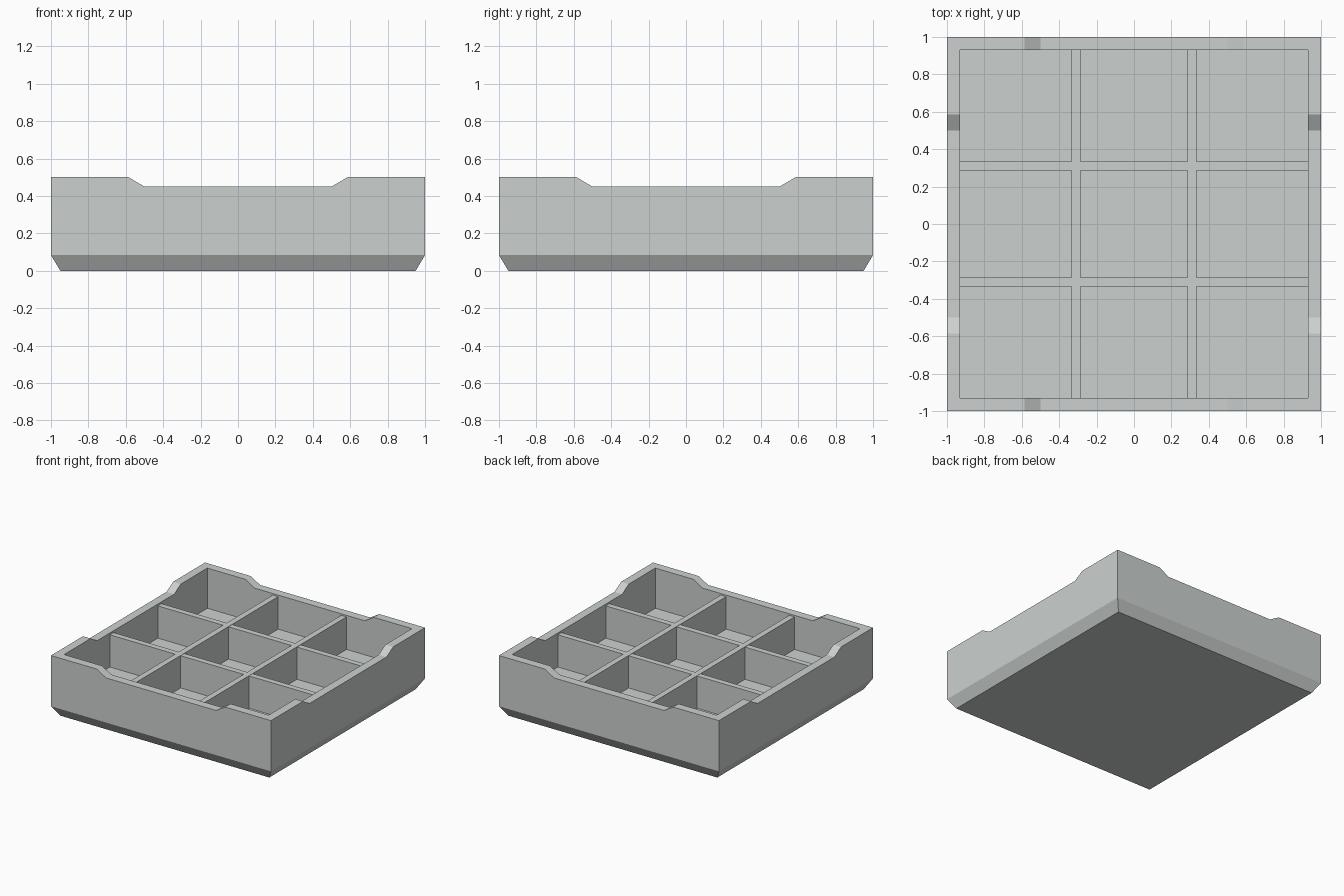
import bpy
import bmesh
from mathutils import Matrix, Vector

cube = bpy.data.objects.get("Cube")
if cube:
    bpy.data.objects.remove(cube, do_unlink=True)

grey = bpy.data.materials.new("light_grey")
colour = (0.6, 0.635, 0.62, 1.0)
grey.use_nodes = True
grey.diffuse_color = colour
grey.node_tree.nodes["Principled BSDF"].inputs["Base Color"].default_value = colour

INNER = 0.93        # inside of the walls
FLOOR = 0.17        # top of the tray floor
RIM, NOTCH = 0.5, 0.45


def finish(name, bm):
    bmesh.ops.recalc_face_normals(bm, faces=bm.faces)
    mesh = bpy.data.meshes.new(name)
    bm.to_mesh(mesh)
    bm.free()
    mesh.materials.append(grey)
    obj = bpy.data.objects.new(name, mesh)
    bpy.context.collection.objects.link(obj)
    return obj


def ring(bm, half, z, dip=0.0):
    """Square loop with four extra points per side, where the rim may dip."""
    verts = []
    for side in range(4):
        turn = Matrix.Rotation(side * 1.5707963, 3, "Z")
        for x, drop in ((-half, 0), (-0.585, 0), (-0.5, dip), (0.5, dip), (0.585, 0)):
            verts.append(bm.verts.new(turn @ Vector((x, -half, z - drop))))
    return verts


def box(name, low, high):
    bm = bmesh.new()
    bmesh.ops.create_cube(bm, size=1)
    low, high = Vector(low), Vector(high)
    for v in bm.verts:
        v.co = (low + high) / 2 + v.co * (high - low)
    return finish(name, bm)


# Tray: bevelled foot, outer walls, notched rim, inner walls and floor
bm = bmesh.new()
rings = [
    ring(bm, 0.95, 0),
    ring(bm, 1, 0.083),
    ring(bm, 1, RIM, RIM - NOTCH),
    ring(bm, INNER, RIM, RIM - NOTCH),
    ring(bm, INNER, FLOOR),
]
for a, b in zip(rings, rings[1:]):
    for i in range(len(a)):
        j = (i + 1) % len(a)
        bm.faces.new((a[i], a[j], b[j], b[i]))
bm.faces.new(rings[0])
bm.faces.new(rings[-1])
bmesh.ops.recalc_face_normals(bm, faces=bm.faces)
bmesh.ops.dissolve_limit(bm, angle_limit=0.01, verts=bm.verts, edges=bm.edges)
finish("tray", bm)

# Long dividers run front to back
NEAR, FAR = 0.287, 0.335
END = INNER + 0.02
for name, lo, hi in (("right", -FAR, -NEAR), ("left", NEAR, FAR)):
    box(name + "_long_divider", (lo, -END, FLOOR - 0.02), (hi, END, 0.437))

# Cross dividers fill the gaps between the long ones
spans = (("right", -END, -FAR), ("middle", -NEAR, NEAR), ("left", FAR, END))
for row, lo, hi in (("front", -FAR, -NEAR), ("back", NEAR, FAR)):
    for name, x0, x1 in spans:
        box(f"{row}_{name}_cross_divider", (x0, lo, FLOOR - 0.02), (x1, hi, 0.435))
